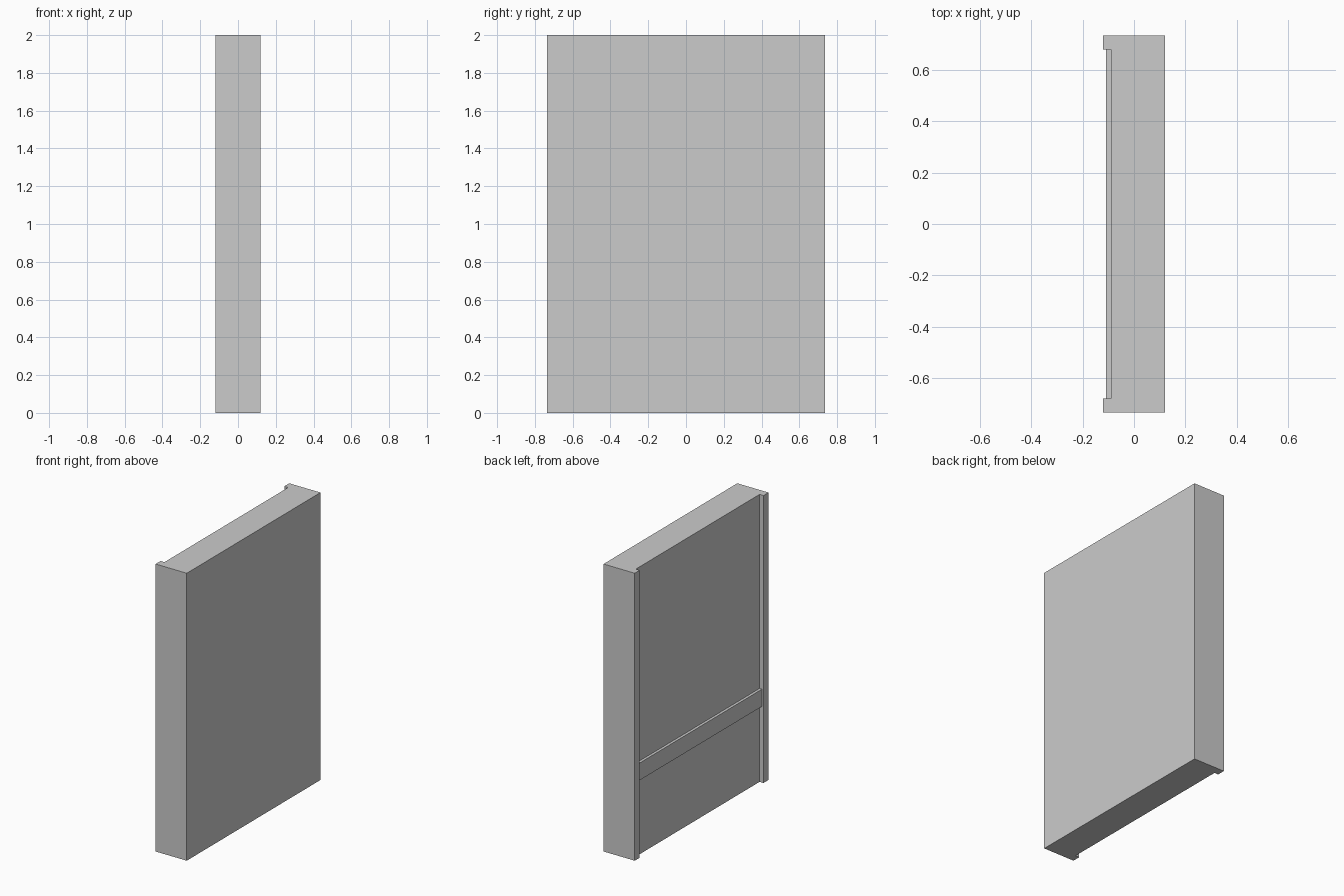
import bpy, bmesh

if "Cube" in bpy.data.objects:
    bpy.data.objects.remove(bpy.data.objects["Cube"])

X, Y, H = 0.12, 0.735, 2.0      # half depth, half width, height
YI = 0.68                       # inner edge of the side lips
X_PANEL, X_RAIL = -0.09, -0.109 # recessed face and rail face


def extrude_profile(name, points, z0, z1):
    """Solid made by extruding an xy outline from z0 to z1."""
    bm = bmesh.new()
    base = bm.faces.new([bm.verts.new((x, y, z0)) for x, y in points])
    top = bmesh.ops.extrude_face_region(bm, geom=[base])
    verts = [g for g in top["geom"] if isinstance(g, bmesh.types.BMVert)]
    bmesh.ops.translate(bm, verts=verts, vec=(0, 0, z1 - z0))
    bmesh.ops.recalc_face_normals(bm, faces=bm.faces)
    mesh = bpy.data.meshes.new(name)
    bm.to_mesh(mesh)
    bm.free()
    obj = bpy.data.objects.new(name, mesh)
    bpy.context.collection.objects.link(obj)
    return obj


# Slab with a raised lip along each side edge of the recessed face
extrude_profile("panel_with_side_lips", [
    (X, -Y), (X, Y), (-X, Y), (-X, YI),
    (X_PANEL, YI), (X_PANEL, -YI), (-X, -YI), (-X, -Y)], 0, H)

# Cross rail in two stacked strips, spanning between the lips
rail = [(X_RAIL, -YI), (X_PANEL, -YI), (X_PANEL, YI), (X_RAIL, YI)]
for name, z0, z1 in (("lower_rail", 0.53, 0.59), ("upper_rail", 0.59, 0.65)):
    extrude_profile(name, rail, z0, z1)
